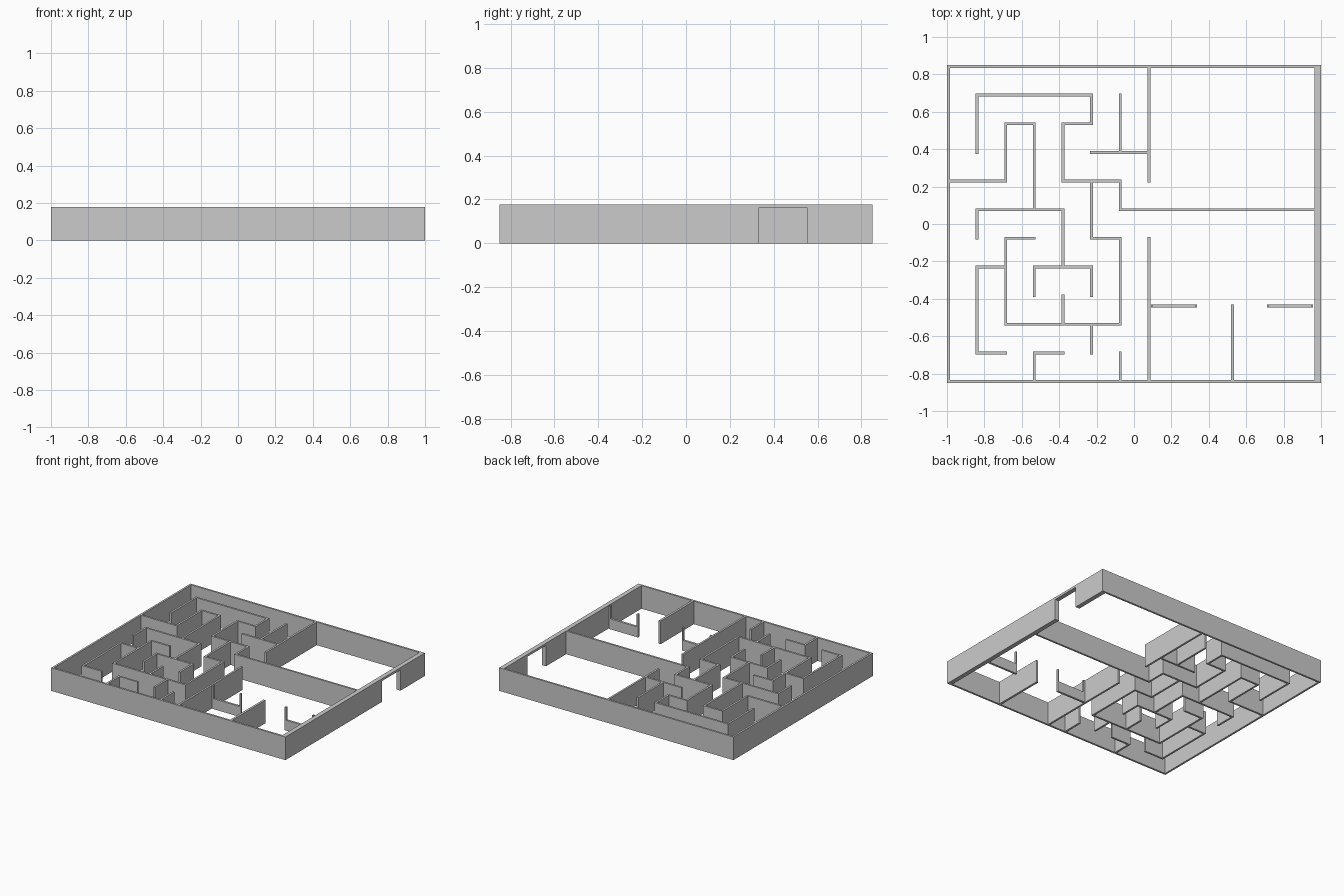
import bpy, bmesh

if "Cube" in bpy.data.objects:
    bpy.data.objects.remove(bpy.data.objects["Cube"])

H = 0.178          # wall height
T = 0.015          # thin wall thickness
GX = lambda i: -0.9925 + 0.1532 * i     # maze grid columns, left to right
GY = lambda j: 0.8425 - 0.1532 * j      # maze grid rows, back to front


def make_part(name, boxes):
    """One object from boxes given as (x0, x1, y0, y1, z0, z1)."""
    bm = bmesh.new()
    for x0, x1, y0, y1, z0, z1 in boxes:
        verts = bmesh.ops.create_cube(bm, size=1)["verts"]
        for v in verts:
            v.co = (x1 if v.co.x > 0 else x0,
                    y1 if v.co.y > 0 else y0,
                    z1 if v.co.z > 0 else z0)
    mesh = bpy.data.meshes.new(name)
    bm.to_mesh(mesh)
    bm.free()
    obj = bpy.data.objects.new(name, mesh)
    bpy.context.collection.objects.link(obj)
    return obj


# Outer walls
make_part("back_wall", [(-1, 1, 0.85 - T, 0.85, 0, H)])
make_part("front_wall", [(-1, 1, -0.85, -0.85 + T, 0, H)])
make_part("left_wall", [(-1, -1 + T, -0.85 + T, 0.85 - T, 0, H)])

# Thick right wall with a doorway
make_part("entrance_wall", [
    (0.965, 1, -0.85 + T, 0.33, 0, H),
    (0.965, 1, 0.553, 0.85 - T, 0, H),
    (0.965, 1, 0.33, 0.553, 0.16, H)])

# Maze walls running in x: (row, first column, last column)
rows = [(1, 1, 5), (2, 4, 5), (2, 2, 3), (3, 5, 7), (4, 0, 2), (4, 4, 6),
        (5, 1, 4), (6, 2, 3), (6, 5, 6), (7, 1, 2), (7, 3, 5), (9, 2, 6),
        (10, 1, 2), (10, 3, 4)]
# Maze walls running in y: (column, first row, last row)
columns = [(1, 1, 3), (1, 5, 6), (1, 7, 10), (2, 2, 4), (2, 6, 9), (3, 2, 5),
           (3, 7, 8), (3, 10, 11), (4, 2, 4), (4, 5, 7), (4, 8, 9), (5, 1, 2),
           (5, 4, 6), (5, 7, 8), (5, 9, 10), (6, 1, 3), (6, 4, 5), (6, 6, 9),
           (6, 10, 11), (7, 0, 4), (7, 6, 11)]
h = T / 2
make_part("maze_cross_walls", [
    (GX(a) - h, GX(b) + h, GY(j) - h, GY(j) + h, 0, H) for j, a, b in rows])
make_part("maze_long_walls", [
    (GX(i) - h, GX(i) + h, GY(b) - h, GY(a) + h, 0, H) for i, a, b in columns])

# Room divider walls
make_part("room_divider", [(GX(6) - h, 0.965, GY(5) - h, GY(5) + h, 0, H)])
make_part("booth_divider", [(0.518, 0.535, -0.85 + T, -0.43, 0, H)])

# Low booth counters with full-height end posts
for name, x0, x1 in (("left_counter", 0.09, 0.337), ("right_counter", 0.711, 0.958)):
    y0, y1, p = -0.447, -0.43, 0.012
    make_part(name, [(x0 + p, x1 - p, y0, y1, 0, 0.08),
                     (x0, x0 + p, y0, y1, 0, H),
                     (x1 - p, x1, y0, y1, 0, H)])
